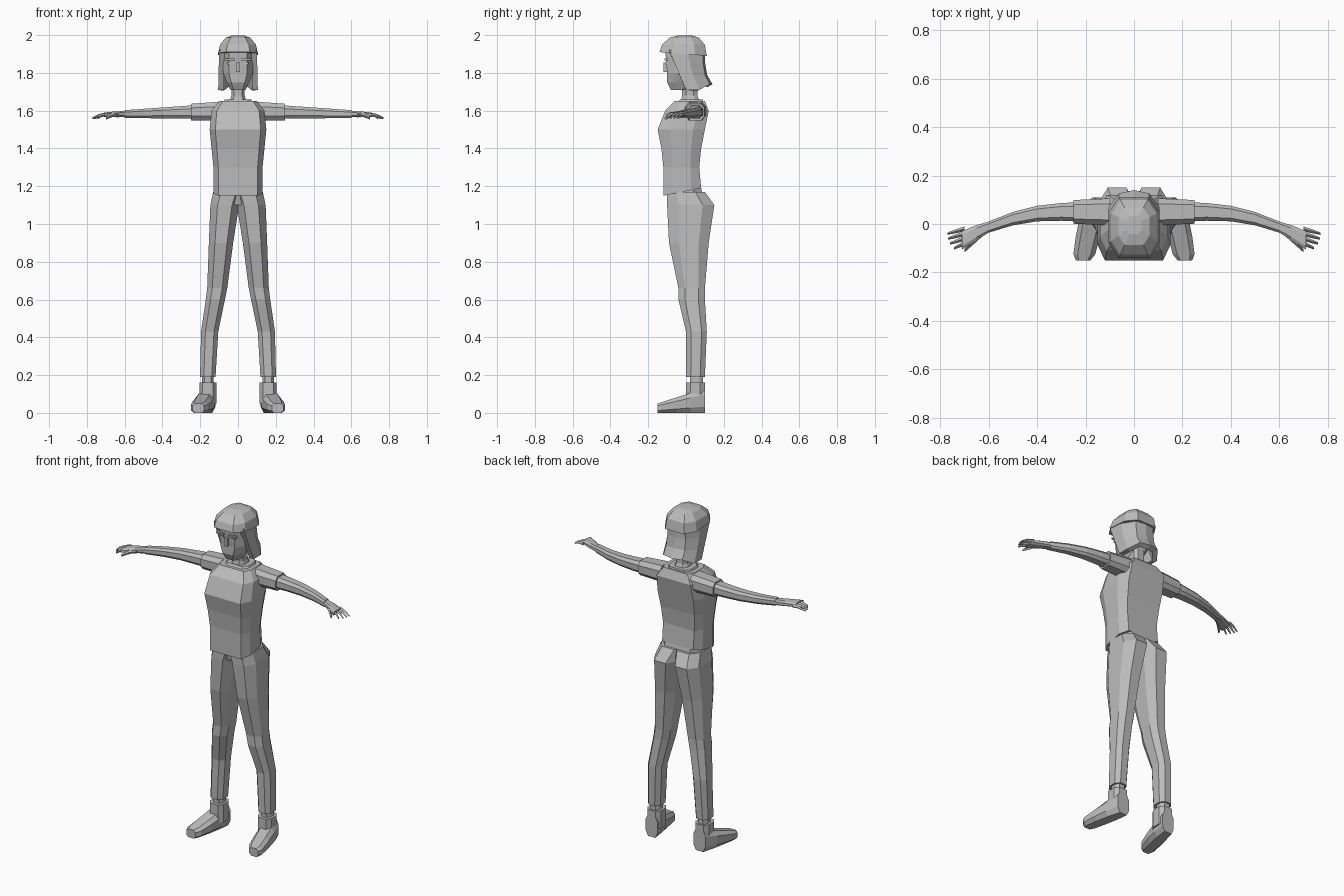
import bpy, bmesh
from math import sin, cos, radians
from mathutils import Matrix, Vector

cube = bpy.data.objects.get("Cube")
if cube:
    bpy.data.objects.remove(cube)

GREY = (0.5, 0.5, 0.5, 1)
grey = bpy.data.materials.new("plain grey")
grey.diffuse_color = GREY
grey.use_nodes = True
grey.node_tree.nodes["Principled BSDF"].inputs["Base Color"].default_value = GREY


def finish(name, bm, mirror=False):
    bmesh.ops.recalc_face_normals(bm, faces=bm.faces)
    mesh = bpy.data.meshes.new(name)
    bm.to_mesh(mesh)
    bm.free()
    mesh.materials.append(grey)
    obj = bpy.data.objects.new(name, mesh)
    bpy.context.collection.objects.link(obj)
    if mirror:
        obj.modifiers.new("Mirror", 'MIRROR').use_mirror_merge = False
    return obj


def bridge(bm, rows, closed=True):
    """Join neighbouring rows of points with quads; cap the ends of a closed tube."""
    rows = [[bm.verts.new(point) for point in row] for row in rows]
    for low, high in zip(rows, rows[1:]):
        for i in range(len(low) if closed else len(low) - 1):
            j = (i + 1) % len(low)
            bm.faces.new((low[i], low[j], high[j], high[i]))
    if closed:
        bm.faces.new(rows[0])
        bm.faces.new(rows[-1])


def place(axis, along, u, v):
    return {'X': (along, u, v), 'Y': (u, along, v), 'Z': (u, v, along)}[axis]


def loft(name, rings, axis='Z', flat=0.6, hem=0, mirror=False):
    """Skin eight-sided rings (along, centre, half width, low, high); hem tilts the first."""
    quarter = [(1, -0.5), (1, 0.5), (flat, 1), (-flat, 1)]
    outline = quarter + [(-a, -b) for a, b in quarter]
    rows = []
    for along, centre, half, low, high in rings:
        tilt = 0 if rows else hem
        rows.append([place(axis, along + tilt * b, centre + half * a,
                           (low + high) / 2 + (high - low) / 2 * b) for a, b in outline])
    bm = bmesh.new()
    bridge(bm, rows)
    return finish(name, bm, mirror)


def stack(name, profile, **options):
    """Upright centred loft from (height, half width, front, back)."""
    return loft(name, [(z, 0, half, front, back) for z, half, front, back in profile], **options)


def block(name, centre, size, mirror=False):
    bm = bmesh.new()
    bmesh.ops.create_cube(bm, size=1, matrix=Matrix.LocRotScale(Vector(centre), None, Vector(size)))
    return finish(name, bm, mirror)


def digit(name, start, end, radius):
    """Four-sided tapering finger that droops towards its tip."""
    start, end = Vector(start), Vector(end)
    knuckle = (start + end) / 2 + Vector((0, 0, radius / 2))
    corners = [Vector((0, cos(radians(a)), sin(radians(a)))) for a in range(0, 360, 90)]
    bm = bmesh.new()
    bridge(bm, [[p + c * radius * taper for c in corners]
                for p, taper in ((start, 1), (knuckle, 0.8), (end, 0.5))])
    return finish(name, bm, mirror=True)


# Shirt, with the hem higher at the back, and its collar
stack("shirt", [
    (1.17, .13, -.12, .08),
    (1.3, .13, -.12, .07),
    (1.4, .14, -.13, .08),
    (1.5, .15, -.15, .1),
    (1.6, .14, -.11, .12),
    (1.65, .1, -.06, .1),
], flat=0.8, hem=0.02)
stack("collar", [(1.6, .1, -.09, .1), (1.66, .07, -.03, .09)], flat=0.7)


# Arms: one sweeping curve with a steady taper, shared by sleeve, arm and hand
def arm_ring(x, extra=0.0, flatness=0.9):
    y = 0.05 - 0.7 * max(0, x - 0.3) ** 2
    z = 1.6 - 0.03 * x
    radius = 0.05 - 0.045 * x + extra
    return x, y, radius, z - radius * flatness, z + radius * flatness


loft("sleeve", [arm_ring(x, extra=0.01) for x in (.1, .25)], 'X', mirror=True)
loft("arm", [arm_ring(x) for x in (.2, .3, .4, .5, .6)], 'X', mirror=True)
loft("hand", [arm_ring(x, extra, flatness) for x, extra, flatness in
              ((.6, 0, .7), (.65, .01, .5), (.71, .02, .3))], 'X', mirror=True)
for finger in range(4):
    y = -0.02 * finger - 0.03
    digit("finger", (.7, y + 0.01, 1.58), (.77 - 0.003 * finger ** 2, y - 0.01, 1.56), radius=0.01)
digit("thumb", (.63, -.04, 1.58), (.7, -.11, 1.56), radius=0.015)

# Trousers: the legs widen with height
stack("hips", [(1.1, .12, -.08, .1), (1.19, .12, -.1, .08)], flat=0.7)
loft("trouser_leg", [(z, centre, 0.04 + 0.03 * z * z, front, back) for z, centre, front, back in (
    (.19, .16, 0, .1),
    (.43, .15, 0, .11),
    (.6, .12, -.04, .1),
    (.66, .11, -.04, .1),
    (.9, .09, -.09, .12),
    (1.1, .07, -.1, .15),
    (1.17, .05, -.1, .1),
)], flat=0.5, mirror=True)

# Ankles and shoes: the shoes drop and splay from heel to toe
loft("ankle", [(z, .16, .03, .02, .09) for z in (.1, .2)], mirror=True)
loft("shoe_top", [(z, .16, .045, 0, .1) for z in (.05, .16)], mirror=True)
loft("shoe", [(0.1 - 0.25 * t, 0.16 + 0.05 * t, width, 0, 0.13 - 0.08 * t) for t, width in (
    (0, .04), (.3, .05), (.6, .05), (.9, .045), (1, .03))], 'Y', mirror=True)

# Neck, head and face
stack("neck", [(1.63, .05, -.03, .08), (1.68, .035, -.02, .06), (1.8, .035, -.02, .06)])
stack("head", [
    (1.71, .04, -.08, 0),
    (1.75, .06, -.1, .05),
    (1.8, .08, -.1, .08),
    (1.92, .08, -.11, .09),
])
block("nose", (0, -.11, 1.83), (.02, .02, .05))
block("brow", (.04, -.105, 1.87), (.05, .02, .01), mirror=True)
block("eye", (.04, -.1, 1.85), (.03, .015, .01), mirror=True)


# Hair cap: a squashed dome whose fringe rises at the front
def cap_ring(angle):
    spread = cos(radians(angle)) ** 0.7
    return 1.9 + 0.1 * sin(radians(angle)), 0.105 * spread, -0.14 * spread, 0.11 * spread


stack("hair_cap", [cap_ring(angle) for angle in (0, 30, 60, 80)], hem=-0.01)


# Bobbed hair around the sides and back, flaring at the hem
def bob_row(t):
    z, front = 1.92 - 0.21 * t, 0.09 * t - 0.09
    width, back = 0.1 + 0.005 * t, 0.1 + 0.04 * t ** 3
    rise = z + 0.03 * t ** 3
    half = [(width, front, z), (width, (front + back) / 2, z), (width * 0.6, back * 0.9, rise)]
    return half + [(0, back, rise)] + [(-x, y, h) for x, y, h in reversed(half)]


bm = bmesh.new()
bridge(bm, [bob_row(step / 3) for step in range(4)], closed=False)
shell = finish("hair_bob", bm).modifiers.new("Thickness", 'SOLIDIFY')
shell.thickness = 0.03
shell.offset = -1
